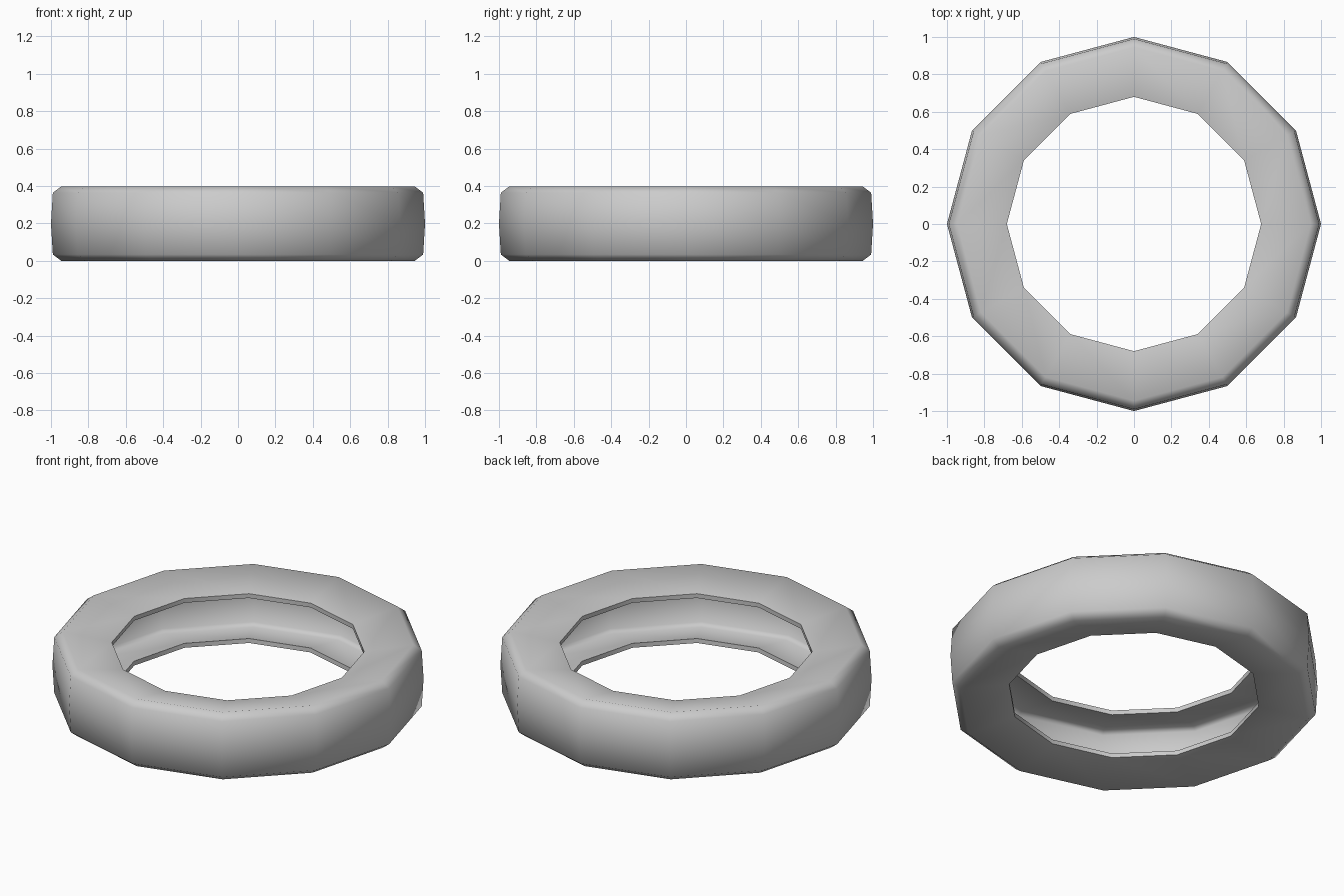
import bpy, bmesh, math

if "Cube" in bpy.data.objects:
    bpy.data.objects.remove(bpy.data.objects["Cube"])

SIDES = 12
MID = 0.199  # half height

# Upper half of the hollow tyre section: (radius, height above the middle)
outer = [(0.68, 0.146), (0.945, 0.199), (0.99, 0.165), (1.0, 0.0)]
inner = [(0.972, 0.0), (0.964, 0.153), (0.937, 0.171), (0.681, 0.120)]


def mirrored(half):
    return half + [(r, -z) for r, z in reversed(half) if z > 0]


# Closed section: outer skin top to bottom, inner skin bottom to top
inner_full = [(r, -z) for r, z in reversed(inner) if z > 0] + inner
section = mirrored(outer) + inner_full

# Spin the section into a twelve-sided ring
bm = bmesh.new()
rings = []
for i in range(SIDES):
    a = 2 * math.pi * i / SIDES
    rings.append([bm.verts.new((r * math.cos(a), r * math.sin(a), MID + z))
                  for r, z in section])
n = len(section)
for i in range(SIDES):
    a, b = rings[i], rings[(i + 1) % SIDES]
    for j in range(n):
        k = (j + 1) % n
        bm.faces.new((a[j], b[j], b[k], a[k]))
bmesh.ops.recalc_face_normals(bm, faces=bm.faces)

mesh = bpy.data.meshes.new("tyre")
bm.to_mesh(mesh)
bm.free()
tyre = bpy.data.objects.new("tyre", mesh)
bpy.context.collection.objects.link(tyre)

# Smooth tread and walls, crisp lips
bpy.context.view_layer.objects.active = tyre
tyre.select_set(True)
bpy.ops.object.shade_smooth_by_angle(angle=math.radians(62))
